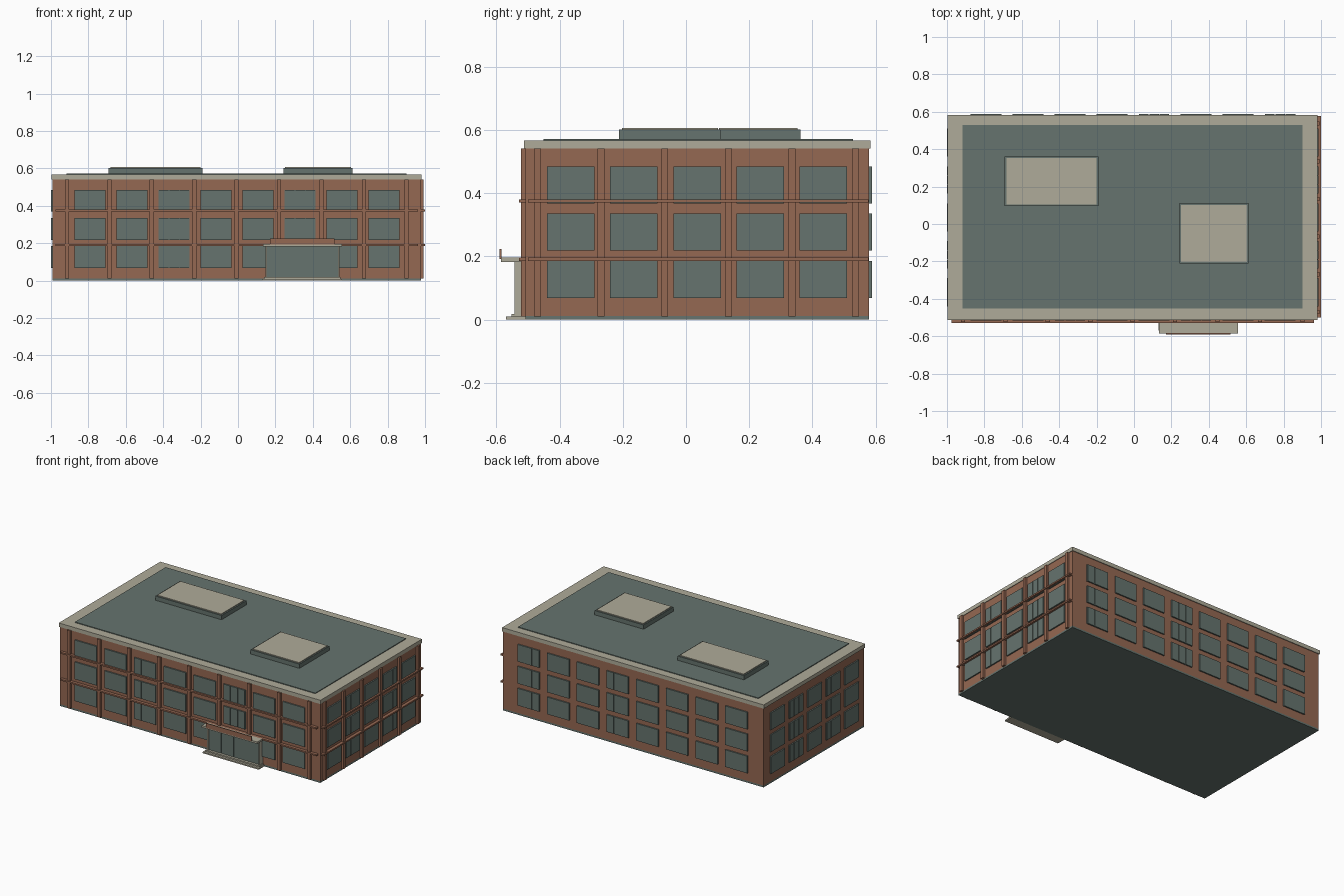
import bpy
import bmesh

cube = bpy.data.objects.get("Cube")
if cube:
    bpy.data.objects.remove(cube, do_unlink=True)


def make_material(name, rgb):
    m = bpy.data.materials.new(name)
    m.use_nodes = True
    m.diffuse_color = (*rgb, 1)
    m.node_tree.nodes["Principled BSDF"].inputs["Base Color"].default_value = (*rgb, 1)
    return m


BRICK = make_material("brick red", (0.30, 0.138, 0.085))
TEAL = make_material("grey green", (0.133, 0.174, 0.156))
CREAM = make_material("pale stone", (0.43, 0.41, 0.32))


def boxes(name, mat, items):
    """One object made of boxes given as (x0, x1, y0, y1, z0, z1)."""
    bm = bmesh.new()
    for x0, x1, y0, y1, z0, z1 in items:
        for v in bmesh.ops.create_cube(bm, size=1)["verts"]:
            v.co = (x1 if v.co.x > 0 else x0,
                    y1 if v.co.y > 0 else y0,
                    z1 if v.co.z > 0 else z0)
    mesh = bpy.data.meshes.new(name)
    bm.to_mesh(mesh)
    bm.free()
    mesh.materials.append(mat)
    ob = bpy.data.objects.new(name, mesh)
    bpy.context.collection.objects.link(ob)
    return ob


# Wall planes of the block
LEFT, RIGHT, FRONT, BACK = -0.992, 0.978, -0.508, 0.579
EAVES, ROOF = 0.541, 0.567


def on_wall(wall, a0, a1, z0, z1, out):
    """Box on a wall, from a0 to a1 along it, standing out by the given depth."""
    sink = 0.01
    return {
        "front": (a0, a1, FRONT - out, FRONT + sink, z0, z1),
        "back": (a0, a1, BACK - sink, BACK + out, z0, z1),
        "right": (RIGHT - sink, RIGHT + out, a0, a1, z0, z1),
        "left": (LEFT - out, LEFT + sink, a0, a1, z0, z1),
    }[wall]


# Main block, plinth and roof
boxes("brick_walls", BRICK, [(LEFT, RIGHT, FRONT, BACK, 0.012, EAVES)])
boxes("plinth", TEAL, [(LEFT, RIGHT, FRONT, BACK, 0, 0.012)])
boxes("parapet", CREAM, [(-0.997, 0.982, -0.512, 0.584, EAVES, ROOF)])
boxes("roof_deck", TEAL, [(-0.917, 0.901, -0.451, 0.528, ROOF - 0.01, 0.572)])

# Roof lights with pale lids
for name, x0, x1, y0, y1 in (("left", -0.692, -0.191, 0.095, 0.362),
                             ("right", 0.243, 0.613, -0.212, 0.111)):
    boxes(name + "_roof_light", TEAL, [(x0, x1, y0, y1, 0.568, 0.601)])
    e = 0.009
    boxes(name + "_roof_light_lid", CREAM,
          [(x0 + e, x1 - e, y0 + e, y1 - e, 0.595, 0.606)])

# Windows: three rows on each wall, some columns split into three panes
long_wall = [-0.791 + 0.2246 * i for i in range(8)]
short_wall = [-0.365 + 0.2 * i for i in range(5)]
for wall, centres, width, split in (("front", long_wall, 0.166, (2, 5)),
                                    ("back", long_wall, 0.166, (4, 7)),
                                    ("right", short_wall, 0.15, (1, 3)),
                                    ("left", short_wall, 0.15, (1, 3))):
    glass = []
    for col, c in enumerate(centres):
        for row in range(3):
            z = 0.068 + 0.15 * row
            a = c - width / 2
            out = 0.009
            if col in split:
                glass.append(on_wall(wall, a, a + width, z, z + 0.117, out - 0.004))
                step = width / 3
                for k in range(3):
                    glass.append(on_wall(wall, a + k * step + 0.002,
                                         a + (k + 1) * step - 0.002,
                                         z, z + 0.117, out))
            else:
                glass.append(on_wall(wall, a, a + width, z, z + 0.117, out))
    boxes(wall + "_windows", TEAL, glass)

# Brick piers and string courses on the front and right walls
piers_front = [-0.915 + 0.227 * i for i in range(9)]
piers_right = [-0.47 + 0.2014 * i for i in range(6)]
for wall, piers, lo, hi in (("front", piers_front, -0.977, 0.962),
                            ("right", piers_right, -0.5, 0.577)):
    boxes(wall + "_piers", BRICK,
          [on_wall(wall, p - 0.011, p + 0.011, 0.01, EAVES, 0.015) for p in piers])
    boxes(wall + "_string_courses", BRICK,
          [on_wall(wall, lo, hi, z - 0.005, z + 0.005, 0.021) for z in (0.375, 0.191)])

# Entrance: steps, glazing, frame, canopy and sign board
boxes("entrance_steps", CREAM, [(0.131, 0.555, -0.569, FRONT, 0, 0.009),
                                (0.139, 0.547, -0.553, FRONT, 0.009, 0.018)])
pane = 0.38 / 4
boxes("entrance_glass", TEAL,
      [(0.15, 0.54, -0.532, FRONT, 0.018, 0.184)]
      + [(0.155 + pane * k + 0.002, 0.155 + pane * (k + 1) - 0.002,
          -0.536, -0.53, 0.018, 0.184) for k in range(4)])
boxes("entrance_posts", CREAM, [(x, x + 0.009, -0.543, FRONT, 0.018, 0.184)
                                for x in (0.147, 0.534)])
boxes("entrance_canopy", CREAM, [(0.135, 0.555, -0.585, FRONT, 0.183, 0.196)])
boxes("blank_sign_board", BRICK, [(0.17, 0.516, -0.59, -0.584, 0.192, 0.224)])
